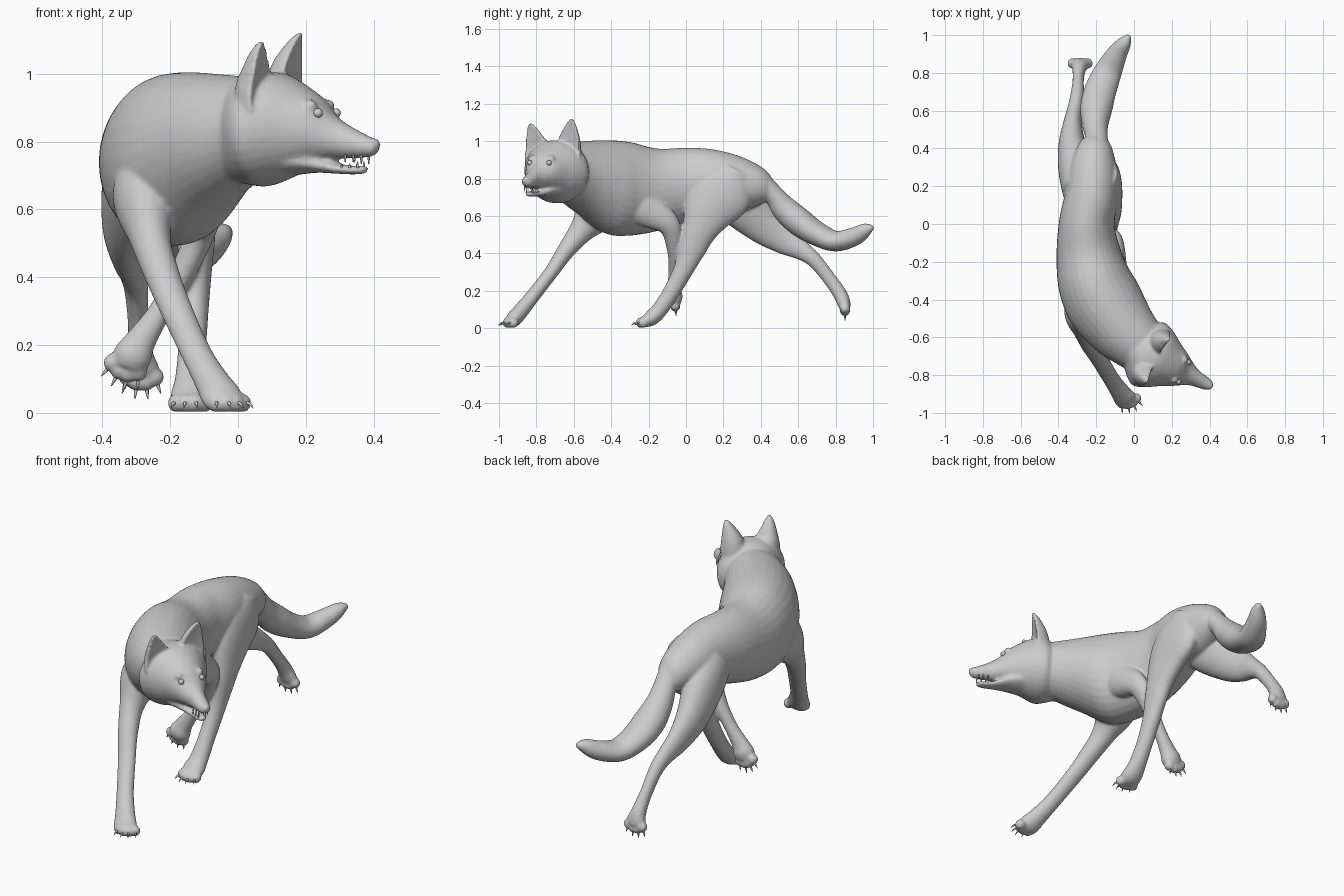
import bpy, bmesh, math
from mathutils import Vector, Matrix

NOSE = Vector((0.41, -0.86, 0))
F = Vector((0.89, -0.46, 0)).normalized()      # head forward
S = Vector((-F.y, F.x, 0))                     # head left
X = Vector((1, 0, 0))


def head(u, s, z):
    return NOSE - F * u + S * s + Vector((0, 0, z))


def catmull(a, b, c, d, t):
    return 0.5 * (2 * b + (c - a) * t + (2 * a - 5 * b + 4 * c - d) * t * t + (3 * b - a - 3 * c + d) * t ** 3)


def loft(bm, pts, ref=None, n=32, sub=6, front=1.0, upright=False):
    """Smooth tube through (x, y, z, side radius, up radius)."""
    P = [pts[0]] + list(pts) + [pts[-1]]
    path = []
    for i in range(1, len(P) - 2):
        for k in range(sub):
            path.append([catmull(*(P[i + j][m] for j in (-1, 0, 1, 2)), k / sub) for m in range(5)])
    path.append(list(pts[-1]))
    rings = []
    for i, p in enumerate(path):
        t = (Vector(path[min(i + 1, len(path) - 1)][:3]) - Vector(path[max(i - 1, 0)][:3])).normalized()
        if upright:
            t.z = 0
            t.normalize()
        side = (ref - t * ref.dot(t) if ref else t.cross(Vector((0, 0, 1)))).normalized()
        up = side.cross(t)
        ring = []
        for k in range(n):
            a = math.tau * k / n
            h = math.sin(a) * (front if math.sin(a) > 0 else 1)
            ring.append(bm.verts.new(Vector(p[:3]) + side * math.cos(a) * max(p[3], .001) + up * h * max(p[4], .001)))
        rings.append(ring)
    for a, b in zip(rings, rings[1:]):
        for k in range(n):
            bm.faces.new((a[k], a[(k + 1) % n], b[(k + 1) % n], b[k]))
    bm.faces.new(rings[0])
    bm.faces.new(rings[-1])


def ball(bm, c, r, scale=(1, 1, 1)):
    m = Matrix.Translation(c) @ Matrix.Diagonal((*scale, 1))
    bmesh.ops.create_uvsphere(bm, u_segments=16, v_segments=10, radius=r, matrix=m)


def spike(bm, a, b, r, droop=Vector((0, 0, 0))):
    m = (a + b) / 2 - droop
    loft(bm, [(*a, r, r), (*m, r * .75, r * .75), (*b, .001, .001)], ref=(b - a).orthogonal(), n=8, sub=3)


def finish(bm, name):
    bmesh.ops.recalc_face_normals(bm, faces=bm.faces)
    me = bpy.data.meshes.new(name)
    bm.to_mesh(me)
    bm.free()
    for p in me.polygons:
        p.use_smooth = True
    ob = bpy.data.objects.new(name, me)
    bpy.context.collection.objects.link(ob)
    return ob


skin, claws, teeth, eyes = (bmesh.new() for _ in range(4))

# torso and neck, tail end to head
loft(skin, [
    (-.20, .47, .735, .04, .05), (-.205, .42, .76, .085, .09), (-.215, .30, .77, .125, .145),
    (-.225, .15, .785, .14, .17), (-.25, 0, .765, .148, .20), (-.242, -.15, .74, .17, .22),
    (-.21, -.30, .745, .195, .25), (-.155, -.42, .755, .205, .25), (-.07, -.54, .80, .185, .20),
    (.02, -.63, .83, .155, .16), (.09, -.69, .84, .13, .13)], upright=True)

# tail
loft(skin, [
    (-.19, .38, .80, .06, .06), (-.20, .47, .71, .06, .055), (-.205, .53, .635, .07, .07),
    (-.20, .61, .565, .085, .075), (-.18, .70, .505, .085, .065), (-.14, .80, .465, .075, .055),
    (-.09, .90, .49, .055, .05), (-.05, .96, .525, .037, .037), (-.025, 1.0, .54, .012, .012)])

# legs
loft(skin, [                                   # reaching front leg
    (-.24, -.36, .76, .08, .10), (-.27, -.46, .64, .10, .12), (-.26, -.56, .52, .062, .068),
    (-.225, -.645, .41, .052, .047), (-.18, -.72, .30, .047, .038), (-.12, -.82, .17, .045, .038),
    (-.075, -.885, .09, .052, .042), (-.05, -.92, .05, .06, .042), (-.035, -.945, .032, .056, .03)], ref=X)
loft(skin, [                                   # folded front leg
    (-.11, -.32, .70, .08, .13), (-.105, -.20, .63, .065, .095), (-.105, -.09, .55, .045, .06),
    (-.16, -.06, .42, .038, .042), (-.23, -.06, .30, .034, .034), (-.285, -.065, .215, .045, .038),
    (-.31, -.065, .17, .057, .047), (-.328, -.062, .135, .05, .035)], ref=X)
loft(skin, [                                   # standing hind leg
    (-.15, .27, .84, .06, .09), (-.135, .21, .74, .07, .155), (-.13, .13, .64, .068, .14),
    (-.125, .07, .52, .058, .095), (-.125, .03, .42, .048, .074), (-.13, -.015, .31, .044, .053),
    (-.135, -.08, .19, .042, .045), (-.138, -.14, .10, .048, .043), (-.14, -.185, .055, .058, .042),
    (-.14, -.225, .033, .056, .03)], ref=X)
loft(skin, [                                   # trailing hind leg
    (-.28, .18, .76, .10, .13), (-.31, .30, .66, .092, .13), (-.328, .42, .55, .072, .105),
    (-.325, .53, .47, .05, .078), (-.31, .62, .415, .04, .053), (-.30, .69, .36, .035, .04),
    (-.295, .77, .26, .03, .036), (-.29, .825, .18, .038, .038), (-.285, .845, .13, .052, .035),
    (-.285, .85, .105, .048, .028)], ref=X)


# paws: four toes with a claw each
def paw(c, fwd, side, droop):
    c, fwd, side = Vector(c), Vector(fwd).normalized(), Vector(side).normalized()
    for i in range(4):
        o = (i - 1.5) / 1.5
        reach = .026 if abs(o) < .5 else .012
        toe = c + side * o * .04 + fwd * reach
        ball(skin, toe, .028)
        d = (fwd + side * o * .35).normalized()
        spike(claws, toe + d * .02, toe + d * .052 - Vector((0, 0, droop)), .006, Vector((0, 0, -droop / 3)))


paw((-.03, -.925, .029), (.35, -.94, 0), (.94, .35, 0), .015)
paw((-.14, -.215, .029), (0, -1, 0), (1, 0, 0), .015)
paw((-.328, -.06, .145), (-.35, .1, -.93), (.93, 0, -.35), 0)
paw((-.285, .85, .118), (0, 0, -1), (1, 0, 0), 0)

# skull and muzzle: distance behind nose, top, bottom, half width
skull = [(-.004, .795, .775, .012), (.012, .808, .758, .028), (.05, .826, .752, .037), (.10, .851, .75, .046),
         (.145, .88, .748, .068), (.19, .93, .735, .096), (.25, .97, .71, .128), (.31, 1.0, .685, .165),
         (.365, 1.005, .668, .186), (.405, 1.0, .67, .172), (.46, .985, .68, .12)]
loft(skin, [(*head(u, 0, (a + b) / 2), w, (a - b) / 2) for u, a, b, w in skull], ref=S, upright=True)
ball(skin, head(.012, 0, .79), .022)

# lower jaw
loft(skin, [(*head(u, 0, z), w, h) for u, z, w, h in [
    (.033, .720, .012, .007), (.045, .717, .024, .012), (.08, .716, .031, .013), (.13, .721, .04, .016),
    (.20, .738, .07, .03), (.28, .75, .10, .05)]], ref=S, upright=True)

for s in (-1, 1):
    tilt = .012 * s
    # ear with hollow front
    loft(skin, [(*head(u, s * o - .008, z + tilt * (z > .96)), w, h) for u, o, z, w, h in [
        (.325, .088, .90, .08, .09), (.325, .094, .96, .072, .085), (.32, .104, 1.01, .057, .072),
        (.315, .115, 1.06, .036, .048), (.31, .122, 1.095, .018, .026), (.309, .125, 1.11, .006, .012)]],
        ref=S, front=-.1)
    # brow and eye
    ball(skin, head(.192, s * .058, .904), .021)
    ball(eyes, head(.166, s * .058, .884), .014)
    # teeth
    for k in range(3):
        u, long = .04 + k * .025, .006 if k == 0 else 0
        w = s * (.024 + k * .003)
        spike(teeth, head(u, w, .76), head(u, w, .738 - long), .004)
        spike(teeth, head(u + .014, w * .85, .722), head(u + .014, w * .85, .736 + long), .004)

# merge the overlapping forms into one smooth skin
body = finish(skin, "wolf_body")
rm = body.modifiers.new("merge", 'REMESH')
rm.mode = 'VOXEL'
rm.voxel_size = .007
rm.use_smooth_shade = True
sm = body.modifiers.new("soften", 'SMOOTH')
sm.factor = .5
sm.iterations = 8
finish(claws, "claws")
finish(teeth, "teeth")
finish(eyes, "eyes")
